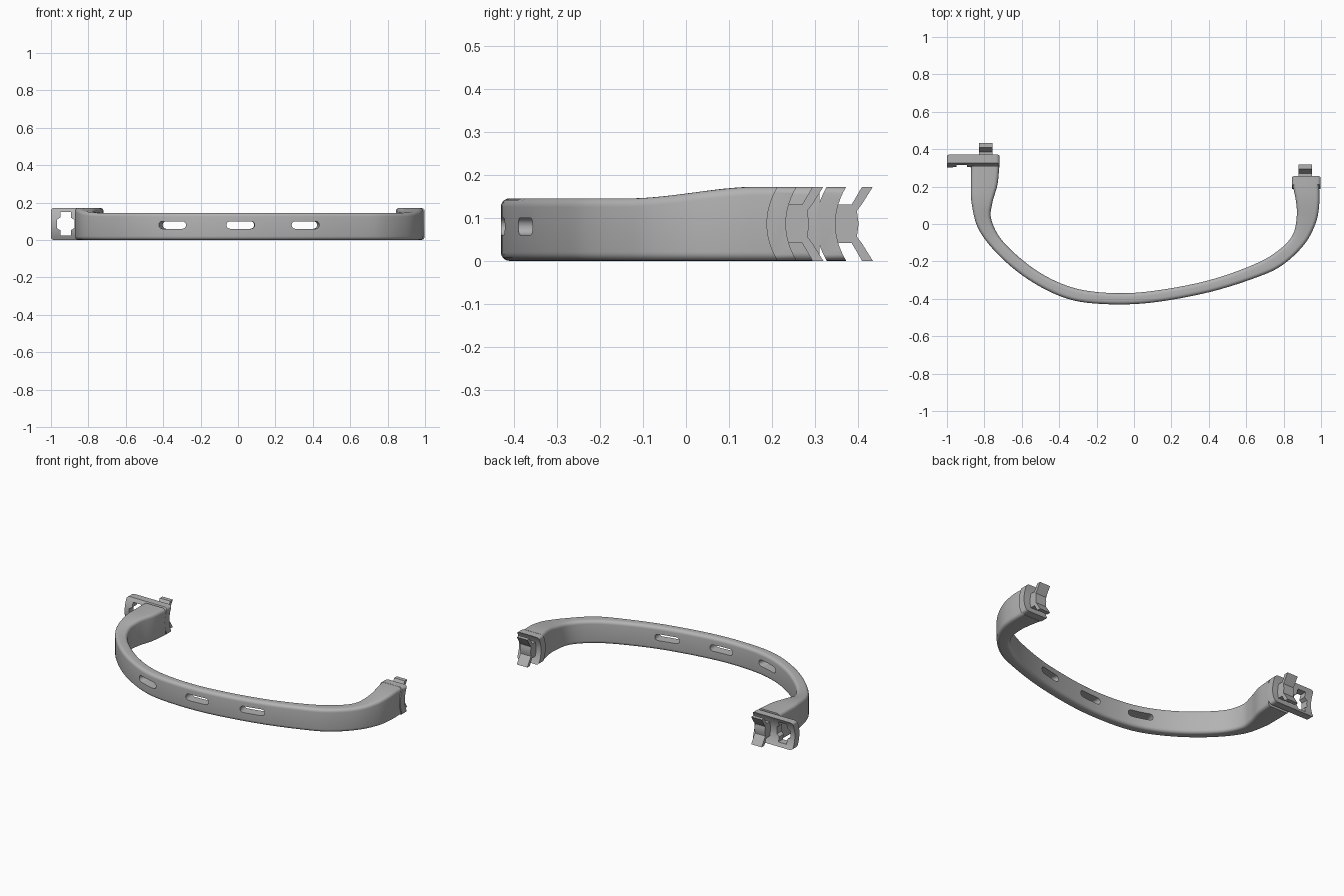
import bpy, bmesh
from math import sin, cos, pi, radians
from mathutils import Vector

cube = bpy.data.objects.get("Cube")
if cube:
    bpy.data.objects.remove(cube, do_unlink=True)

grey = bpy.data.materials.new("plain grey")
grey.use_nodes = True
grey.diffuse_color = (0.45, 0.45, 0.45, 1)
grey.node_tree.nodes["Principled BSDF"].inputs["Base Color"].default_value = (0.45, 0.45, 0.45, 1)

TOP = 0.172
MID = TOP / 2


def make(name, bm):
    bmesh.ops.recalc_face_normals(bm, faces=bm.faces)
    mesh = bpy.data.meshes.new(name)
    bm.to_mesh(mesh)
    bm.free()
    mesh.materials.append(grey)
    obj = bpy.data.objects.new(name, mesh)
    bpy.context.collection.objects.link(obj)
    return obj


def loft(rings):
    """Skin a list of closed rings and cap both ends."""
    bm = bmesh.new()
    rows = [[bm.verts.new(p) for p in ring] for ring in rings]
    n = len(rows[0])
    for a, b in zip(rows, rows[1:]):
        for i in range(n):
            j = (i + 1) % n
            bm.faces.new((a[i], a[j], b[j], b[i]))
    bm.faces.new(rows[0])
    bm.faces.new(rows[-1])
    return bm


def activate(obj):
    bpy.ops.object.select_all(action='DESELECT')
    obj.select_set(True)
    bpy.context.view_layer.objects.active = obj


def cut(obj, cutter):
    activate(obj)
    mod = obj.modifiers.new("cut", 'BOOLEAN')
    mod.operation = 'DIFFERENCE'
    mod.solver = 'EXACT'
    mod.object = cutter
    bpy.ops.object.modifier_apply(modifier=mod.name)
    bpy.data.objects.remove(cutter, do_unlink=True)


def smooth(obj):
    activate(obj)
    bpy.ops.object.shade_smooth_by_angle(angle=radians(35))


# Band: paired outer and inner points of the plan outline, (ox, oy, ix, iy)
stations = [
    (-.87, .31, -.72, .31), (-.872, .21, -.73, .21), (-.868, .11, -.758, .11),
    (-.83, -.03, -.762, .02), (-.72, -.17, -.695, -.10), (-.56, -.30, -.53, -.243),
    (-.37, -.395, -.35, -.333), (-.18, -.427, -.16, -.367), (.08, -.422, .07, -.362),
    (.40, -.365, .385, -.305), (.67, -.28, .645, -.215), (.80, -.215, .78, -.135),
    (.91, -.11, .85, -.055), (.97, .0, .87, .04), (.99, .10, .866, .12),
    (.99, .21, .848, .21),
]


def spline(points, steps):
    pts = [Vector(p) for p in points]
    pts = [2 * pts[0] - pts[1]] + pts + [2 * pts[-1] - pts[-2]]
    out = []
    for a, b, c, d in zip(pts, pts[1:], pts[2:], pts[3:]):
        for s in range(steps):
            t = s / steps
            out.append(b + (c - a) * (t / 2) + (2 * a - 5 * b + 4 * c - d) * (t * t / 2)
                       + (3 * b - a - 3 * c + d) * (t ** 3 / 2))
    return out + [pts[-2]]


def band_ring(s):
    outer, inner = Vector((s[0], s[1], 0)), Vector((s[2], s[3], 0))
    width = (outer - inner).length
    across = (outer - inner) / width
    t = min(max((outer.y + .15) / .32, 0), 1)
    height = .145 + (TOP - .145) * t * t * (3 - 2 * t)
    r = .02
    ring = []
    for q, (cx, cz) in enumerate([(width - r, height - r), (r, height - r), (r, r), (width - r, r)]):
        for k in range(6):
            a = (q + k / 5) * pi / 2
            ring.append(inner + across * (cx + r * cos(a)) + Vector((0, 0, cz + r * sin(a))))
    return ring


band = make("band", loft([band_ring(s) for s in spline(stations, 6)]))

# Slots through the front of the band
for x, y, tilt in [(-.342, -.37, -19), (.012, -.395, 3), (.355, -.343, 11)]:
    along = Vector((cos(radians(tilt)), sin(radians(tilt)), 0))
    normal = Vector((-along.y, along.x, 0))
    outline = []
    for k in range(18):
        side = 1 if k < 9 else -1
        a = -pi / 2 + (k - (side < 0)) * pi / 8
        outline.append(along * (side * .056 + .02 * cos(a)) + Vector((x, y, .08 + .02 * sin(a))))
    cut(band, make("slot_cutter", loft([[p + normal * d for p in outline] for d in (-.12, .12)])))
smooth(band)


# End plates: curved to sit against a round tube
def end_plate(name, x0, x1, front, back):
    levels = [TOP * i / 12 for i in range(13)]
    bow = lambda z: .025 * ((z - MID) / MID) ** 2
    profile = [(front + bow(z), z) for z in levels] + [(back + bow(z), z) for z in reversed(levels)]
    bm = loft([[(x, y, z) for y, z in profile] for x in (x0, x1)])
    corners = [e for e in bm.edges
               if abs(e.verts[0].co.x - e.verts[1].co.x) < 1e-4
               and abs(e.verts[0].co.z - e.verts[1].co.z) < 1e-4
               and abs(abs(e.verts[0].co.z - MID) - MID) < 1e-4]
    bmesh.ops.bevel(bm, geom=corners, offset=.02, segments=5, profile=.5, affect='EDGES')
    return make(name, bm)


right_plate = end_plate("right_end_plate", -1, -.72, .302, .347)
left_plate = end_plate("left_end_plate", .845, .997, .187, .232)

# Keyhole in the wide plate
half = [(.028, .063), (.028, .034), (.047, .022), (.047, -.022), (.028, -.034), (.028, -.063)]
keyhole = half + [(-x, z) for x, z in reversed(half)]
cut(right_plate, make("keyhole_cutter", loft([[(x - .922, y, z + MID) for x, z in keyhole] for y in (.2, .5)])))
smooth(right_plate)
smooth(left_plate)


# Snap clips: a short neck with two flared prongs
def snap_clip(name, x0, x1, back):
    upper = [(-.02, .045), (.038, .045), (.062, MID), (.087, MID), (.062, .046), (.05, .03), (.052, .015)]
    profile = upper + [(.054, 0)] + [(y, -z) for y, z in reversed(upper)]
    clip = make(name, loft([[(x, back + y, z + MID) for y, z in profile] for x in (x0, x1)]))
    smooth(clip)


snap_clip("right_snap_clip", -.83, -.757, .347)
snap_clip("left_snap_clip", .88, .953, .232)
